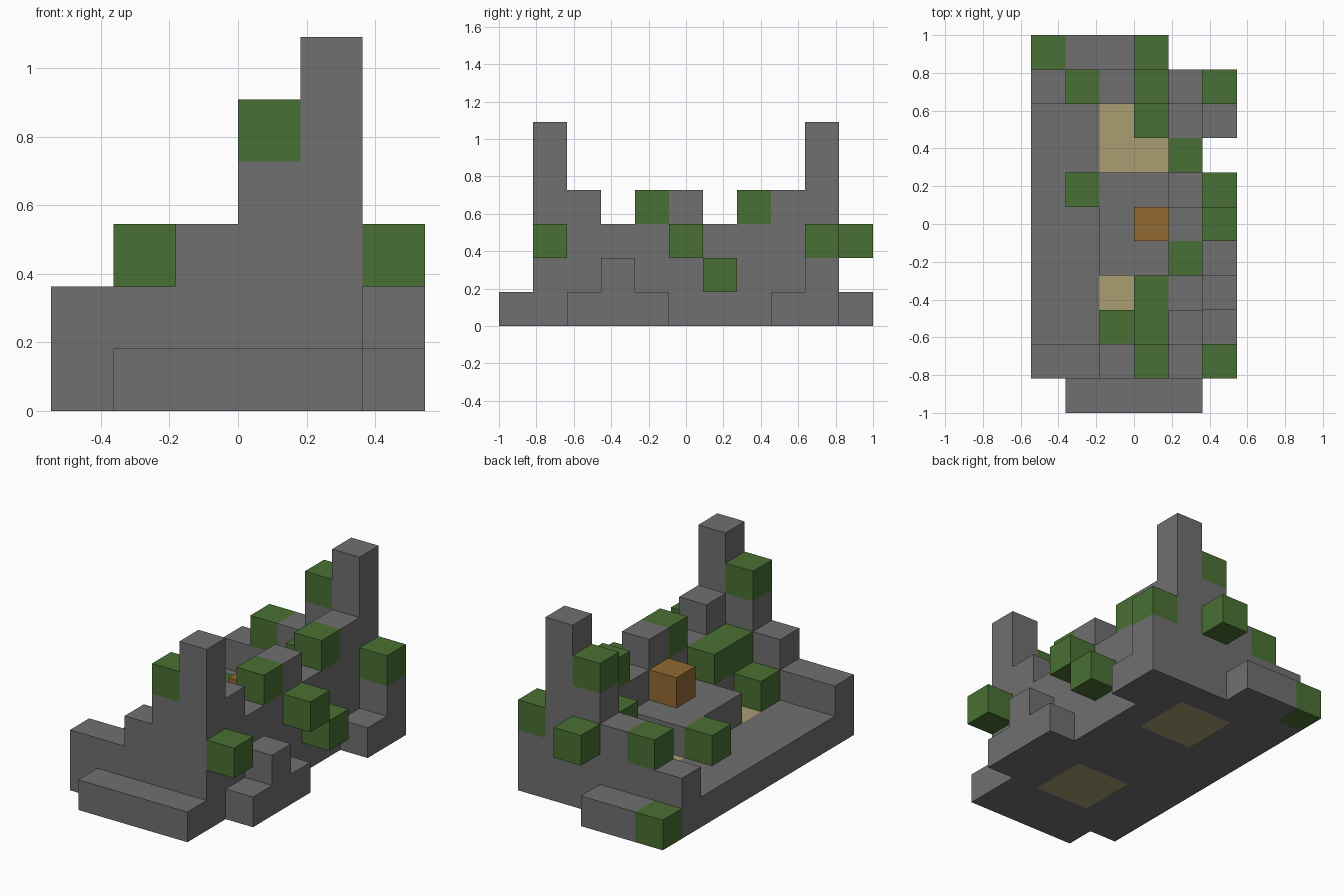
import bpy
import bmesh
from mathutils import Vector

cube = bpy.data.objects.get("Cube")
if cube:
    bpy.data.objects.remove(cube)

# The model is a block grid: 6 wide, 11 deep, 6 high
UNIT = 2 / 11
ORIGIN = Vector((-3, -5.5, 0))


def make_material(name, color):
    mat = bpy.data.materials.new(name)
    mat.use_nodes = True
    rgba = (*color, 1)
    mat.diffuse_color = rgba
    mat.node_tree.nodes["Principled BSDF"].inputs["Base Color"].default_value = rgba
    return mat


stone = make_material("grey stone", (0.162, 0.162, 0.162))
moss = make_material("green moss", (0.068, 0.162, 0.033))
sand = make_material("pale sand", (0.40, 0.34, 0.16))
wood = make_material("brown wood", (0.287, 0.144, 0.032))

cells = {}      # grid position -> part name
materials = {}  # part name -> material


def block(part, mat, pos, size=(1, 1, 1)):
    """Fill a box of grid cells; later blocks replace earlier ones."""
    materials[part] = mat
    for i in range(size[0]):
        for j in range(size[1]):
            for k in range(size[2]):
                cells[(pos[0] + i, pos[1] + j, pos[2] + k)] = part


# Floor, with low steps before and behind it
block("floor", stone, (0, 1, 0), (5, 9, 1))
block("front_step", stone, (1, 0, 0), (4, 1, 1))
block("rear_step", stone, (0, 10, 0), (3, 1, 1))

# Stepped end walls rising to a corner tower
for end, y in (("front", 1), ("rear", 9)):
    block(end + "_wall", stone, (0, y, 1), (4, 1, 1))
    block(end + "_wall", stone, (2, y, 2), (2, 1, 1))
    block(end + "_wall", stone, (3, y, 3))
    block(end + "_tower", stone, (4, y, 1), (1, 1, 5))
    block(end + "_tower_moss", moss, (3, y, 4))

# Side wall with battlements
block("side_wall", stone, (4, 2, 1), (1, 7, 2))
for y in (2, 5, 8):
    block("side_wall", stone, (4, y, 3))
for y in (4, 7):
    block("battlement_moss", moss, (4, y, 3))

# Rubble outside the side wall
block("front_rubble", stone, (5, 2, 0), (1, 3, 1))
block("front_rubble", stone, (5, 3, 1))
block("rear_rubble", stone, (5, 8, 0), (1, 2, 1))
block("rear_rubble", stone, (5, 9, 1))

# Raised platform with a crate, and sand pits at both ends
block("platform", stone, (2, 4, 1), (2, 3, 1))
block("crate", wood, (3, 5, 2))
for name, y in (("front_pit", 2), ("rear_pit", 7)):
    block(name, sand, (2, y, 0), (2, 2, 1))

# Inner ledges topped with moss
for name, y, depth in (("front_ledge", 2, 2), ("rear_ledge", 8, 1)):
    block(name, stone, (3, y, 1), (1, depth, 1))
    block(name + "_moss", moss, (3, y, 2), (1, depth, 1))

# Single moss blocks
for pos in ((1, 6, 1), (2, 2, 1)):
    block("floor_moss", moss, pos)
for pos in ((5, 1, 2), (5, 5, 2), (5, 6, 1), (5, 9, 2)):
    block("outer_moss", moss, pos)
for pos in ((3, 10, 2), (1, 9, 2), (0, 10, 0)):
    block("rear_moss", moss, pos)


def build_part(part, mat):
    """Make one object from the open faces of a part's cells."""
    bm = bmesh.new()
    for cell, owner in cells.items():
        if owner != part:
            continue
        center = Vector(cell) + Vector((0.5, 0.5, 0.5))
        for axis in range(3):
            for sign in (-1, 1):
                step = Vector((0, 0, 0))
                step[axis] = sign
                neighbour = tuple(int(c + s) for c, s in zip(cell, step))
                if neighbour in cells:
                    continue
                u, v = Vector((0, 0, 0)), Vector((0, 0, 0))
                u[(axis + 1) % 3] = 0.5
                v[(axis + 2) % 3] = 0.5 * sign
                mid = center + step / 2
                corners = (mid - u - v, mid + u - v, mid + u + v, mid - u + v)
                bm.faces.new([bm.verts.new((c + ORIGIN) * UNIT) for c in corners])
    bmesh.ops.remove_doubles(bm, verts=bm.verts, dist=UNIT / 100)
    mesh = bpy.data.meshes.new(part)
    bm.to_mesh(mesh)
    bm.free()
    mesh.materials.append(mat)
    bpy.context.collection.objects.link(bpy.data.objects.new(part, mesh))


for part, mat in materials.items():
    build_part(part, mat)
